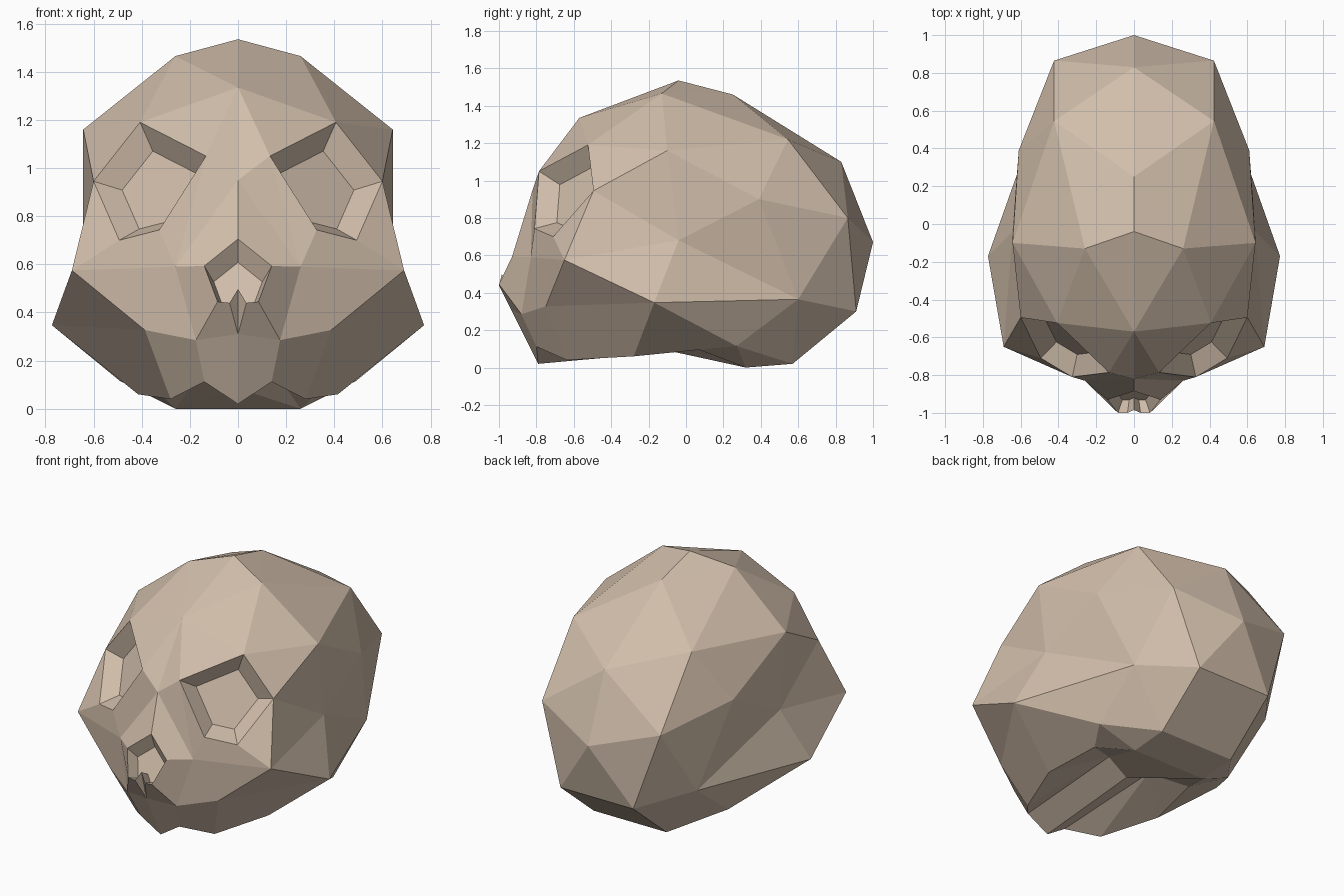
import bpy, bmesh
from mathutils import Vector

if "Cube" in bpy.data.objects:
    bpy.data.objects.remove(bpy.data.objects["Cube"])

# braincase corner points (right half; x = 0 is the midline)
CRANIUM = dict(
    forehead=(0, -.57, 1.335), top=(0, -.04, 1.535), rear_top=(0, .25, 1.46),
    rear=(0, .83, 1.1), back=(0, 1, .67),
    crown=(.26, -.13, 1.465), parietal=(.423, .545, 1.22), temple=(.643, -.1, 1.16),
    side=(.61, .39, .9), temple_low=(.643, -.04, .68), back_side=(.423, .865, .8),
    nape_side=(.5, .6, .365), nape=(.26, .91, .3), base_back=(.26, .57, .02),
    base_front=(.26, .32, 0), ear=(.49, .27, .115),
    brow_top=(.407, -.524, 1.19), rim=(.6, -.495, .945))

# face and palate points
FACE = dict(
    glabella=(0, -.82, .95), nose_top=(0, -.885, .705), spine=(0, -.985, .497),
    lip=(0, -.935, .31), tooth=(0, -.79, .02), palate=(0, -.07, .085),
    brow=(.133, -.786, 1.05), orbit_in=(.327, -.81, .743), orbit_out=(.493, -.71, .7),
    nose_side=(.14, -.93, .593), nose_low=(.085, -1, .445), spine_side=(.035, -1, .44),
    maxilla=(.26, -.83, .59), cheek=(.69, -.65, .575), arch=(.773, -.17, .347),
    jaw=(.387, -.75, .327), lip_side=(.175, -.88, .285), gum=(.14, -.8, .112),
    molar=(.28, -.638, .04), back_molar=(.415, -.28, .06), joint=(.36, .07, .095),
    palate_side=(.15, -.05, .16))

bm = bmesh.new()
points = {}
for name, (x, y, z) in {**CRANIUM, **FACE}.items():
    for s in (1, -1):
        if x == 0 and s == -1:
            points[name, s] = points[name, 1]
        else:
            points[name, s] = bm.verts.new((x * s, y, z))


def pick(names, s):
    return [points[n, s] for n in names.split()]


def strip(upper, lower, s):
    """Bridge two rows of points; a repeated point gives a triangle."""
    a, b = pick(upper, s), pick(lower, s)
    for i in range(len(a) - 1):
        corners = dict.fromkeys((a[i], a[i + 1], b[i + 1], b[i]))
        bm.faces.new(list(corners))


def sink(rim, scale, offset):
    """Close an outline with a shrunken, pushed-in floor and walls."""
    c = sum((v.co for v in rim), Vector()) / len(rim)
    floor = [bm.verts.new(c + (v.co - c) * scale + Vector(offset)) for v in rim]
    for i in range(len(rim)):
        j = (i + 1) % len(rim)
        bm.faces.new((rim[i], rim[j], floor[j], floor[i]))
    bm.faces.new(floor)


# braincase: convex shell, opened where the face joins
shell = list({points[n, s] for n in CRANIUM for s in (1, -1)})
bmesh.ops.convex_hull(bm, input=shell)
opening = set()
for s in (1, -1):
    opening.update(pick("forehead brow_top rim temple_low nape_side ear base_front", s))
bmesh.ops.delete(bm, geom=[f for f in bm.faces if set(f.verts) <= opening],
                 context='FACES')

for s in (1, -1):
    # brow and nose bridge
    strip("brow_top forehead glabella glabella nose_top",
          "brow_top brow brow maxilla nose_side", s)
    # under the eye, round to the side of the head
    strip("brow orbit_in orbit_out rim temple_low temple_low nape_side ear",
          "maxilla maxilla cheek cheek cheek arch arch arch", s)
    # under the nose, and cheek
    strip("spine spine_side nose_low nose_side", "lip lip lip_side maxilla", s)
    strip("maxilla cheek arch", "lip_side jaw jaw", s)
    # tooth row and underside
    strip("lip lip_side jaw arch ear base_front",
          "tooth gum molar back_molar joint base_front", s)
    strip("tooth gum molar back_molar joint base_front base_front",
          "palate" + " palate_side" * 5 + " palate", s)
    # eye socket
    sink(pick("brow_top brow orbit_in orbit_out rim", s), .66, (-.048 * s, .07, -.03))

# palate centre and nose opening
bm.faces.new((points["palate", 1], points["base_front", 1], points["base_front", -1]))
half = "nose_side nose_low spine_side"
sink([points["nose_top", 1], *pick(half, 1), points["spine", 1],
      *reversed(pick(half, -1))], .72, (0, .06, -.045))

bmesh.ops.recalc_face_normals(bm, faces=bm.faces[:])
mesh = bpy.data.meshes.new("skull")
bm.to_mesh(mesh)
bm.free()

bone = bpy.data.materials.new("bone")
bone.diffuse_color = (.64, .515, .405, 1)
bone.use_nodes = True
bone.node_tree.nodes["Principled BSDF"].inputs["Base Color"].default_value = bone.diffuse_color
mesh.materials.append(bone)
skull = bpy.data.objects.new("skull", mesh)
bpy.context.collection.objects.link(skull)
